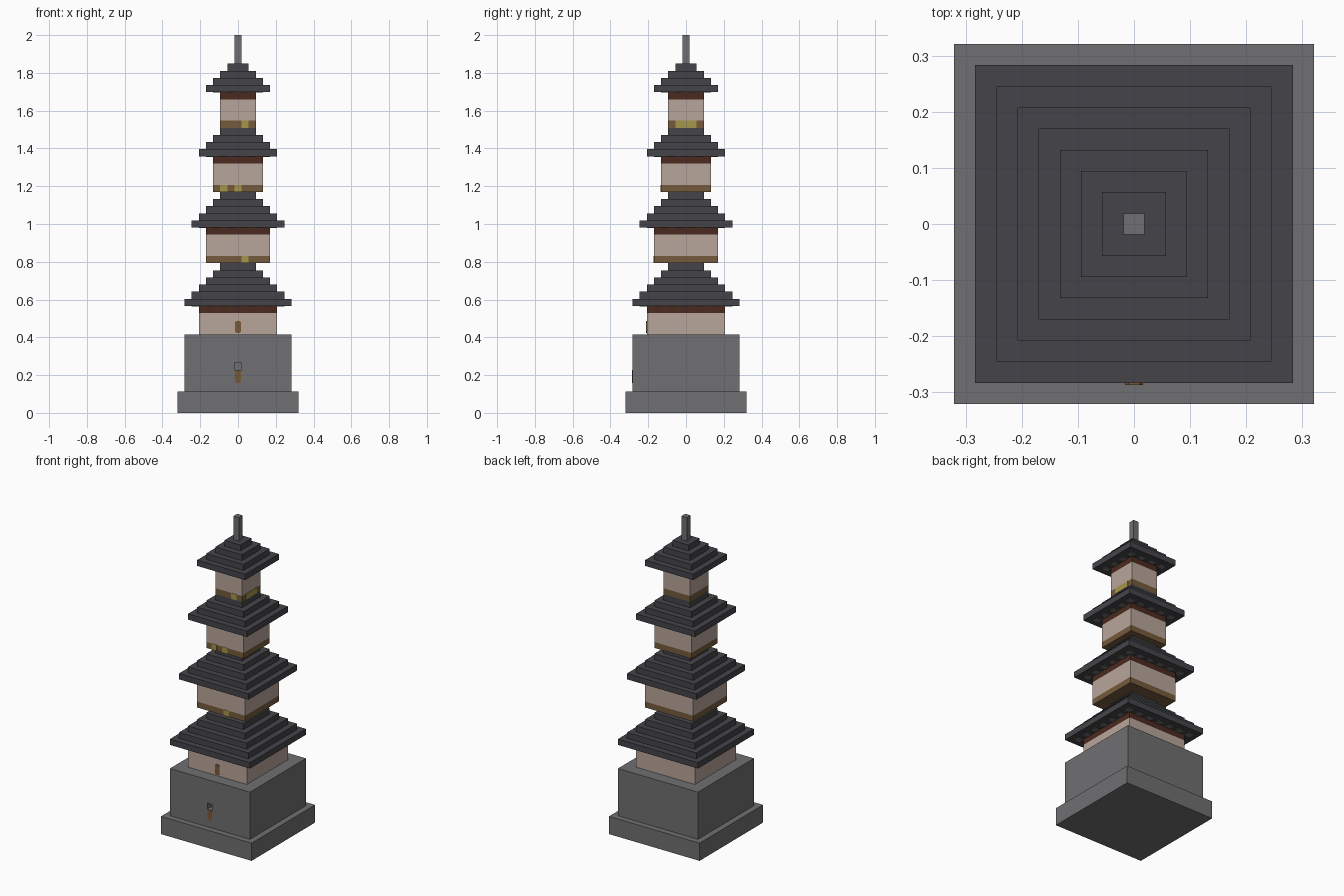
import bpy

cube = bpy.data.objects.get("Cube")
if cube:
    bpy.data.objects.remove(cube, do_unlink=True)

U = 2 / 53  # one building block


def srgb(r, g, b):
    def lin(v):
        v /= 255
        return v / 12.92 if v <= 0.04045 else ((v + 0.055) / 1.055) ** 2.4
    return (lin(r), lin(g), lin(b), 1)


def material(name, *rgb):
    m = bpy.data.materials.new(name)
    m.use_nodes = True
    m.diffuse_color = srgb(*rgb)
    m.node_tree.nodes["Principled BSDF"].inputs["Base Color"].default_value = m.diffuse_color
    return m


STONE = material("grey stone", 112, 111, 113)
ROOF = material("dark slate", 69, 68, 73)
WALL = material("pale plaster", 184, 166, 155)
EAVE = material("dark red timber", 75, 42, 32)
BAND = material("brown timber", 117, 91, 60)
GOLD = material("dull gold", 165, 150, 75)
DOOR = material("door wood", 122, 88, 52)


def mesh_object(name, verts, faces, mat):
    me = bpy.data.meshes.new(name)
    me.from_pydata(verts, [], faces)
    me.materials.append(mat)
    ob = bpy.data.objects.new(name, me)
    bpy.context.collection.objects.link(ob)
    return ob


def box(name, mat, x0, x1, y0, y1, z0, z1):
    """Axis-aligned box, given in blocks."""
    verts = [(x * U, y * U, z * U) for z in (z0, z1)
             for x, y in ((x0, y0), (x1, y0), (x1, y1), (x0, y1))]
    faces = [(3, 2, 1, 0), (4, 5, 6, 7)]
    faces += [(i, (i + 1) % 4, (i + 1) % 4 + 4, i + 4) for i in range(4)]
    return mesh_object(name, verts, faces, mat)


def slab(name, mat, width, z0, z1):
    h = width / 2
    return box(name, mat, -h, h, -h, h, z0, z1)


def door(name, y, z0, z1):
    """Thin door plate with clipped corners."""
    w, c, t = 0.42, 0.15, 0.1
    outline = [(-w + c, z0), (w - c, z0), (w, z0 + c), (w, z1 - c),
               (w - c, z1), (-w + c, z1), (-w, z1 - c), (-w, z0 + c)]
    n = len(outline)
    verts = [(x * U, d * U, z * U) for d in (y - t, y + t) for x, z in outline]
    faces = [tuple(range(n)), tuple(reversed(range(n, 2 * n)))]
    faces += [(i, i + n, (i + 1) % n + n, (i + 1) % n) for i in range(n)]
    mesh_object(name, verts, faces, DOOR)


# Stone base with a small niche above the lower door
slab("plinth", STONE, 17, 0, 3)
base = slab("stone_base", STONE, 15, 3, 11)
cutter = box("niche_cutter", STONE, -0.5, 0.5, -8, -6.5, 6, 7)
cutter.hide_render = True
cutter.hide_set(True)
cut = base.modifiers.new("niche", "BOOLEAN")
cut.operation = "DIFFERENCE"
cut.solver = "EXACT"
cut.object = cutter
door("lower_door", -7.5, 4.2, 6)
door("upper_door", -5.5, 11.2, 12.9)

# Storeys: name, wall width, bottom, roof width, roof layers, has lower band
STOREYS = [("first", 11, 11, 15, 6, False), ("second", 9, 21, 13, 5, True),
           ("third", 7, 31, 11, 4, True), ("fourth", 5, 40, 9, 4, True)]
for name, wall, z, roof, layers, banded in STOREYS:
    if banded:
        slab(name + "_lower_band", BAND, wall, z, z + 1)
        z += 1
    slab(name + "_wall", WALL, wall, z, z + 3)
    slab(name + "_eave_band", EAVE, wall, z + 3, z + 4)
    z += 4
    for i in range(layers):
        slab(f"{name}_roof_layer_{i + 1}", ROOF, roof - 2 * i, z + i, z + i + 1)
    # Alternating stone rafter ends under the eaves
    r = wall // 2 + 1
    for x in range(-r, r + 1):
        for y in range(-r, r + 1):
            if max(abs(x), abs(y)) == r and (x + y) % 2 == 0:
                box(name + "_rafter_end", STONE, x - 0.5, x + 0.5,
                    y - 0.5, y + 0.5, z - 0.08, z + 0.05)

# Gold inlays in the lower bands
for name, x, half, z in (("second", 1, 4.5, 21), ("third", -2, 3.5, 31),
                         ("third", 0, 3.5, 31), ("fourth", 1, 2.5, 40)):
    box(name + "_front_inlay", GOLD, x - 0.5, x + 0.5, -half - 0.06, -half + 0.05, z, z + 1)
box("fourth_side_inlay", GOLD, 2.45, 2.56, -1.5, 1.5, 40, 41)

# Finial
slab("spire", STONE, 1, 49, 53)
